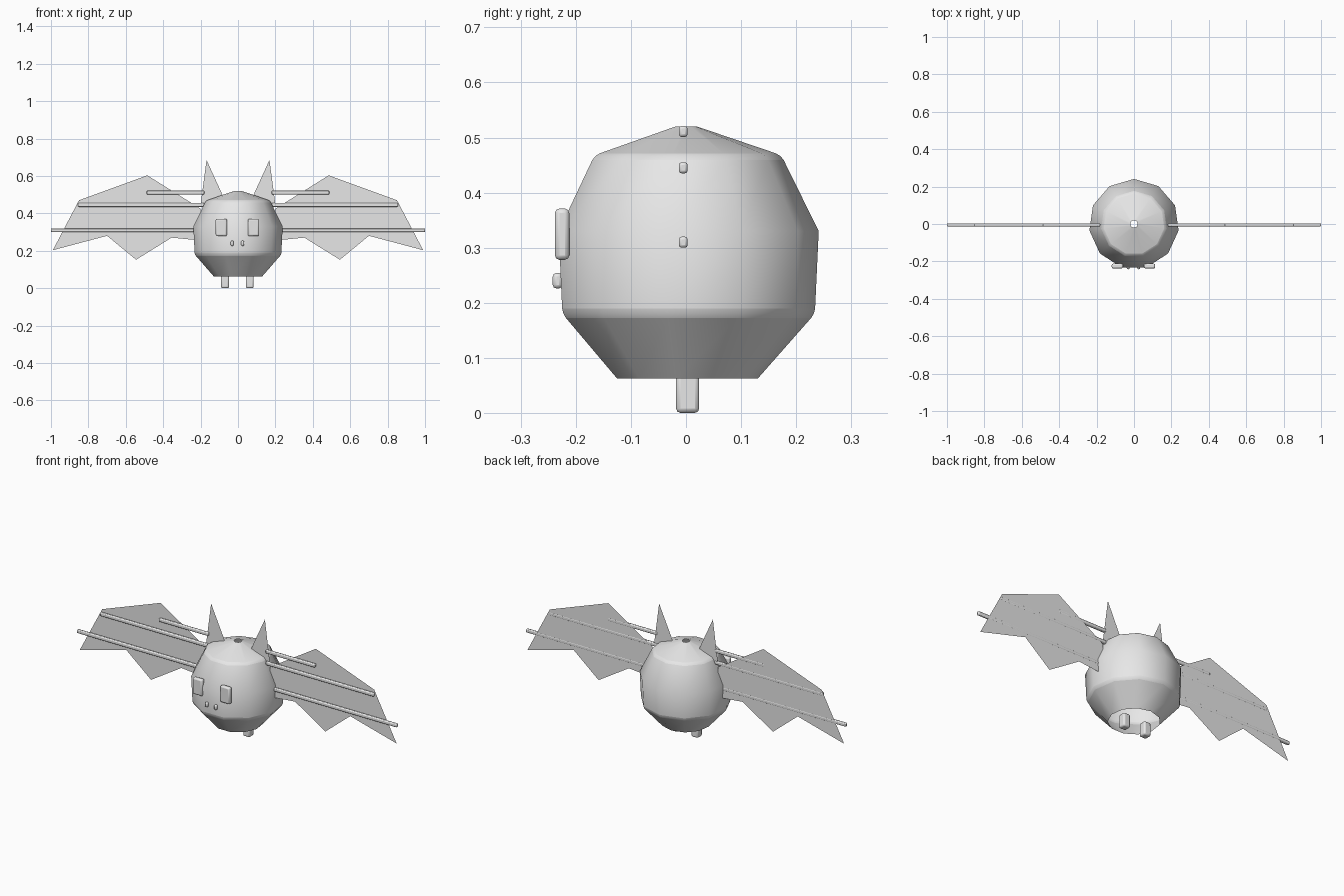
import bpy, bmesh, math

cube = bpy.data.objects.get("Cube")
if cube:
    bpy.data.objects.remove(cube, do_unlink=True)

grey = bpy.data.materials.new("pale_grey")
grey.use_nodes = True
COLOUR = (0.8, 0.8, 0.8, 1)
grey.diffuse_color = COLOUR
grey.node_tree.nodes["Principled BSDF"].inputs["Base Color"].default_value = COLOUR


def make(name, bm):
    mesh = bpy.data.meshes.new(name)
    bm.to_mesh(mesh)
    bm.free()
    mesh.materials.append(grey)
    obj = bpy.data.objects.new(name, mesh)
    bpy.context.collection.objects.link(obj)
    return obj


def bevel(obj, width, segments=2):
    mod = obj.modifiers.new("soft_edges", "BEVEL")
    mod.width, mod.segments = width, segments
    mod.limit_method = "ANGLE"
    mod.angle_limit = math.radians(35)


def smooth(obj, angle=35):
    bpy.ops.object.select_all(action="DESELECT")
    obj.select_set(True)
    bpy.context.view_layer.objects.active = obj
    bpy.ops.object.shade_smooth_by_angle(angle=math.radians(angle))


def rounded_box(name, low, high, width):
    bm = bmesh.new()
    bmesh.ops.create_cube(bm, size=1)
    for v in bm.verts:
        v.co = [(a + b) / 2 + c * (b - a) for a, b, c in zip(low, high, v.co)]
    obj = make(name, bm)
    bevel(obj, width)
    smooth(obj)


def flat_panel(name, outline, side, y):
    bm = bmesh.new()
    bm.faces.new([bm.verts.new((side * x, y, z)) for x, z in outline])
    make(name, bm)


# Hollow eleven-sided body, open at the crown and underneath
SIDES = 11
PROFILE = [(0.13, 0.062), (0.234, 0.18), (0.241, 0.33), (0.173, 0.468), (0.02, 0.52)]
bm = bmesh.new()
rings = []
for radius, z in PROFILE:
    angles = [math.pi / 2 + math.tau * i / SIDES for i in range(SIDES)]
    rings.append([bm.verts.new((radius * math.cos(a), radius * math.sin(a), z)) for a in angles])
for lower, upper in zip(rings, rings[1:]):
    for i in range(SIDES):
        j = (i + 1) % SIDES
        bm.faces.new((lower[i], lower[j], upper[j], upper[i]))
# Only the two horizontal creases are softened
weights = bm.edges.layers.float.new("bevel_weight_edge")
for ring in (rings[1], rings[3]):
    for i in range(SIDES):
        bm.edges.get((ring[i], ring[(i + 1) % SIDES]))[weights] = 1
body = make("body", bm)
bevel(body, 0.01)
body.modifiers["soft_edges"].limit_method = "WEIGHT"
smooth(body)

WING = [(0.2, 0.425), (0.485, 0.603), (0.85, 0.47), (0.99, 0.203), (0.7, 0.28),
        (0.545, 0.152), (0.355, 0.27), (0.2, 0.255)]
EAR = [(0.168, 0.685), (0.2, 0.445), (0.15, 0.43), (0.07, 0.47)]
RODS = [("lower", 0.31, 1.0), ("middle", 0.445, 0.855), ("upper", 0.511, 0.488)]
SHIFT = -0.003

for label, side in (("left", 1), ("right", -1)):
    # Flat wings and ears
    flat_panel(label + "_wing", WING, side, 0.002)
    flat_panel(label + "_ear", EAR, side, 0)
    # Wing rods
    for level, z, reach in RODS:
        x0, x1 = sorted((side * 0.18, side * reach))
        rounded_box(f"{label}_{level}_wing_rod", (x0, -0.013, z - 0.01),
                    (x1, 0.003, z + 0.01), 0.005)
    # Face and feet
    for part, x, half, y0, y1, z0, z1, width in (
            ("eye", 0.086, 0.03, -0.238, -0.212, 0.278, 0.371, 0.008),
            ("nostril", 0.028, 0.008, -0.242, -0.224, 0.226, 0.254, 0.0065),
            ("foot", 0.066, 0.021, -0.018, 0.024, 0, 0.075, 0.008)):
        cx = side * x + SHIFT
        rounded_box(f"{label}_{part}", (cx - half, y0, z0), (cx + half, y1, z1), width)
